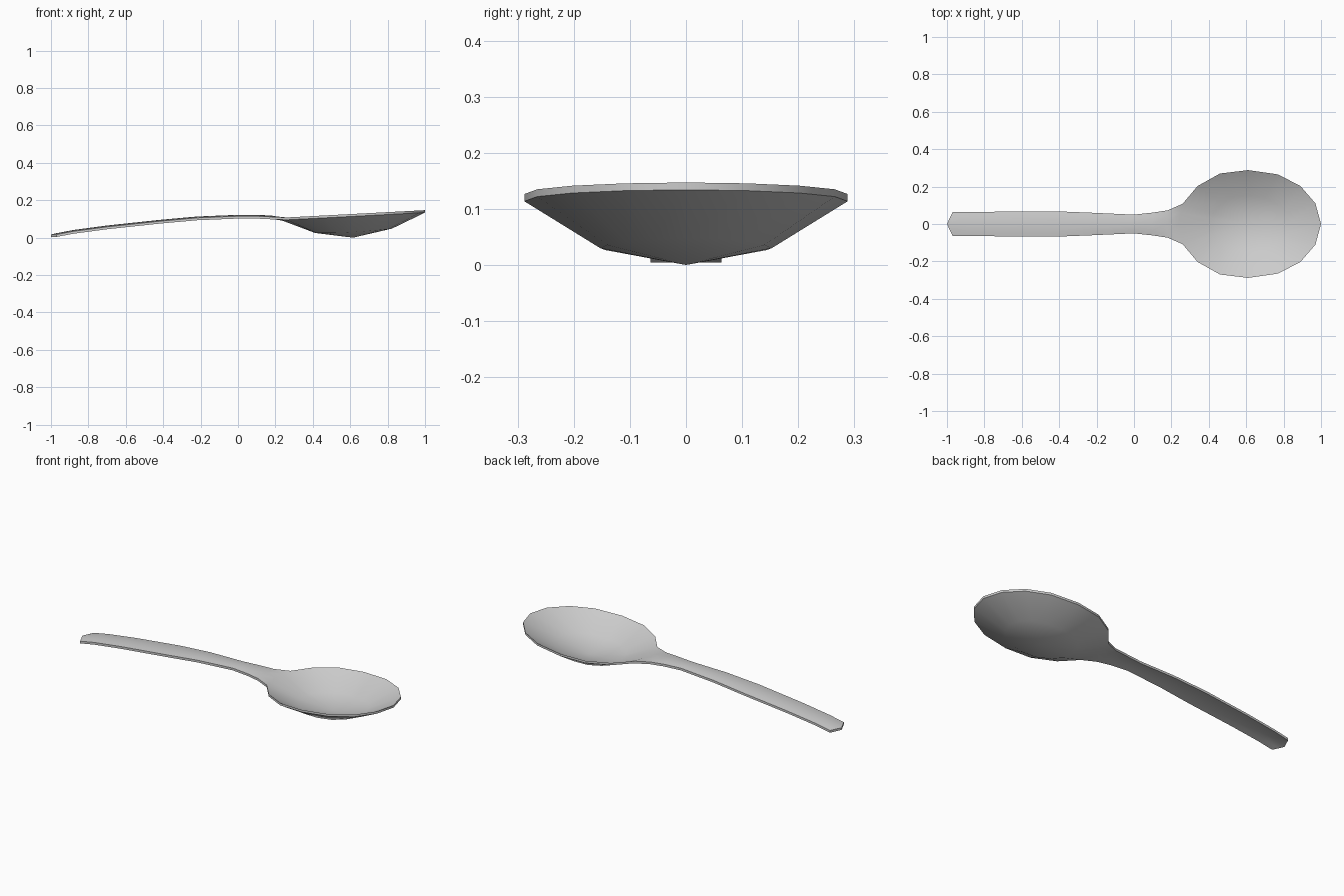
import bpy, bmesh, math

if "Cube" in bpy.data.objects:
    bpy.data.objects.remove(bpy.data.objects["Cube"])

THICK = 0.013
bm = bmesh.new()

# handle stations: x, half width, top height on the centre line
handle = [(-0.97, 0.063, 0.024), (-0.88, 0.064, 0.041), (-0.7, 0.066, 0.065),
          (-0.42, 0.068, 0.095), (-0.22, 0.060, 0.113), (0.0, 0.050, 0.122),
          (0.10, 0.061, 0.122), (0.18, 0.073, 0.118)]
fractions = [-1, -0.55, 0, 0.55, 1]
rows = []
for x, w, z in handle:
    rows.append([bm.verts.new((x, w * f, z - 0.007 * f * f)) for f in fractions])

# bowl rim, half outline from the neck centre to the tip
def rim_z(x):
    return 0.108 + (x - 0.26) * 0.0527

half = [(0.24, 0, 0.103), (0.25, 0.058, 0.105)]
half += [(x, y, rim_z(x)) for x, y in
         [(0.26, 0.108), (0.34, 0.203), (0.46, 0.27), (0.61, 0.288),
          (0.77, 0.265), (0.89, 0.203), (0.97, 0.11), (1.0, 0)]]
outline = half + [(x, -y, z) for x, y, z in half[-2:0:-1]]
rim = [bm.verts.new(p) for p in outline]
rows.append([rim[-2], rim[-1], rim[0], rim[1], rim[2]])

# handle skin and pointed end
for a, b in zip(rows, rows[1:]):
    for i in range(4):
        bm.faces.new((a[i], b[i], b[i + 1], a[i + 1]))
tip = bm.verts.new((-1, 0, 0.017))
for i in range(4):
    bm.faces.new((tip, rows[0][i], rows[0][i + 1]))

# bowl: middle ring and bottom point
CX = 0.615
middle = []
for x, y, z in outline:
    mx = CX + (x - CX) * 0.54
    u = (mx - CX) / 0.205
    middle.append(bm.verts.new((mx, y * 0.53, 0.03 + 0.0115 * u + 0.0065 * u * u + THICK)))
bottom = bm.verts.new((CX, 0, THICK))
n = len(rim)
for i in range(n):
    j = (i + 1) % n
    bm.faces.new((rim[i], middle[i], middle[j], rim[j]))
    bm.faces.new((middle[i], bottom, middle[j]))

# thicken straight down, keeping the upper skin
upper = list(bm.faces)
boundary = [e for e in bm.edges if e.is_boundary]
copy = bmesh.ops.duplicate(bm, geom=list(bm.verts) + list(bm.edges) + upper)
vmap, emap = copy["vert_map"], copy["edge_map"]
pairs = [(e.verts[0], e.verts[1], vmap[e.verts[0]], vmap[e.verts[1]]) for e in boundary]
for v in [g for g in copy["geom"] if isinstance(g, bmesh.types.BMVert)]:
    v.co.z -= THICK
for a, b, c, d in pairs:
    bm.faces.new((a, b, d, c))
bmesh.ops.recalc_face_normals(bm, faces=list(bm.faces))

mesh = bpy.data.meshes.new("spoon")
bm.to_mesh(mesh)
bm.free()
spoon = bpy.data.objects.new("spoon", mesh)
bpy.context.collection.objects.link(spoon)
bpy.context.view_layer.objects.active = spoon
spoon.select_set(True)
bpy.ops.object.shade_smooth_by_angle(angle=math.radians(50))
